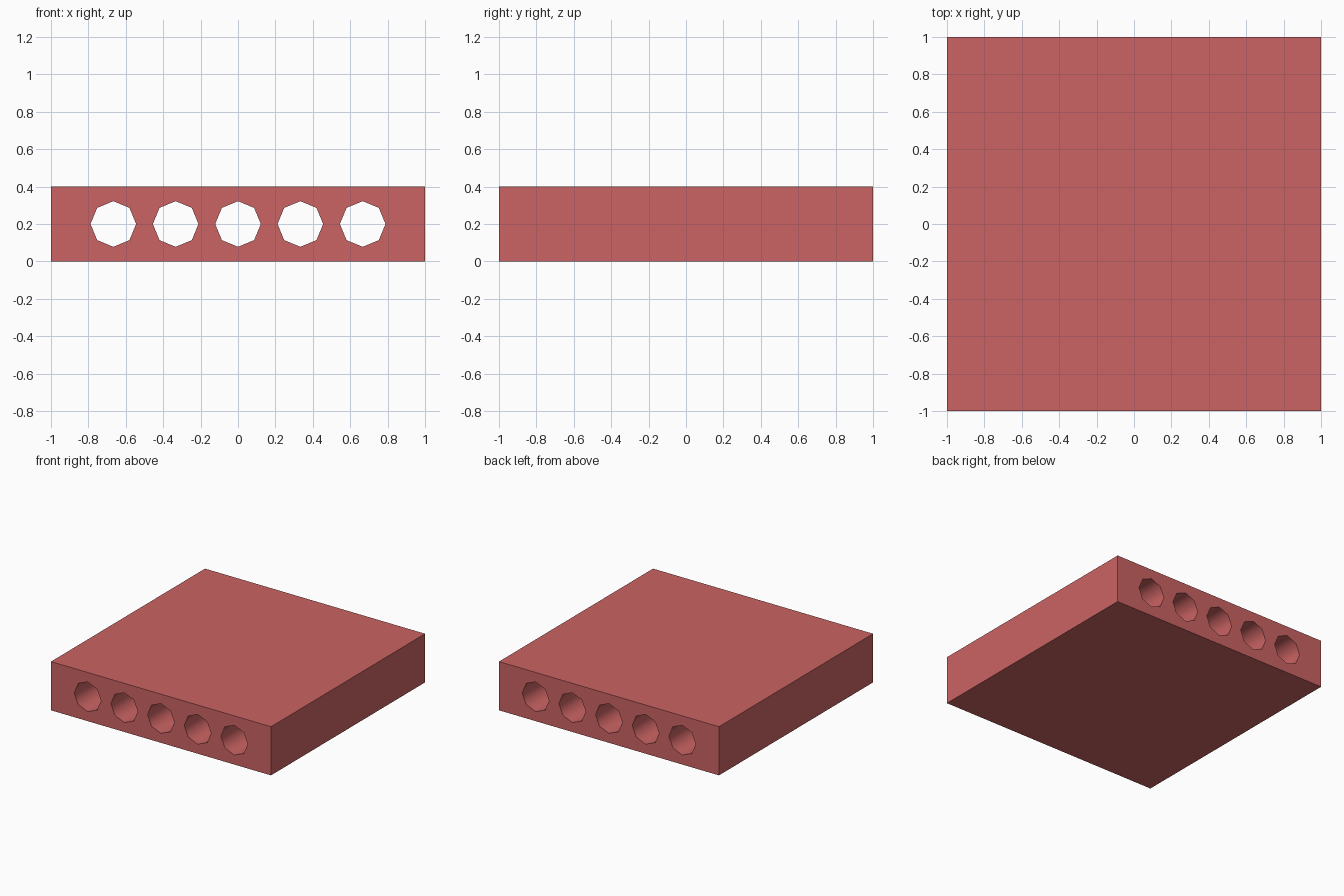
import bpy, bmesh, math

if "Cube" in bpy.data.objects:
    bpy.data.objects.remove(bpy.data.objects["Cube"])

HOLES, RADIUS, SIDES = 5, 0.122, 8
HEIGHT = 0.4

red = bpy.data.materials.new("soft_red")
red.diffuse_color = (0.6, 0.125, 0.125, 1)
red.use_nodes = True
red.node_tree.nodes["Principled BSDF"].inputs["Base Color"].default_value = red.diffuse_color

bm = bmesh.new()


def loop(points):
    """Closed outline on the front plane."""
    vs = [bm.verts.new((x, -1, z)) for x, z in points]
    return [bm.edges.new((vs[i], vs[(i + 1) % len(vs)])) for i in range(len(vs))]


# Front outline of the slab with a row of octagonal holes
edges = loop([(-1, 0), (1, 0), (1, HEIGHT), (-1, HEIGHT)])
for i in range(HOLES):
    cx = (i - (HOLES - 1) / 2) / 3
    edges += loop([(cx + RADIUS * math.cos(math.tau * k / SIDES),
                    HEIGHT / 2 + RADIUS * math.sin(math.tau * k / SIDES))
                   for k in range(SIDES)])
bmesh.ops.triangle_fill(bm, edges=edges, use_beauty=True)

# Extrude through to the back
front = bm.faces[:]
ext = bmesh.ops.extrude_face_region(bm, geom=front, use_keep_orig=True)
back = [v for v in ext["geom"] if isinstance(v, bmesh.types.BMVert)]
bmesh.ops.translate(bm, verts=back, vec=(0, 2, 0))
bmesh.ops.recalc_face_normals(bm, faces=bm.faces[:])

# Smooth bores with crisp rims
for f in bm.faces:
    c = f.calc_center_median()
    f.smooth = abs(c.y) < 0.1 and abs(c.x) < 0.95 and 0.01 < c.z < HEIGHT - 0.01
for e in bm.edges:
    if len({f.smooth for f in e.link_faces}) > 1:
        e.smooth = False

mesh = bpy.data.meshes.new("hollow_core_slab")
bm.to_mesh(mesh)
bm.free()
mesh.materials.append(red)
slab = bpy.data.objects.new("hollow_core_slab", mesh)
bpy.context.collection.objects.link(slab)
